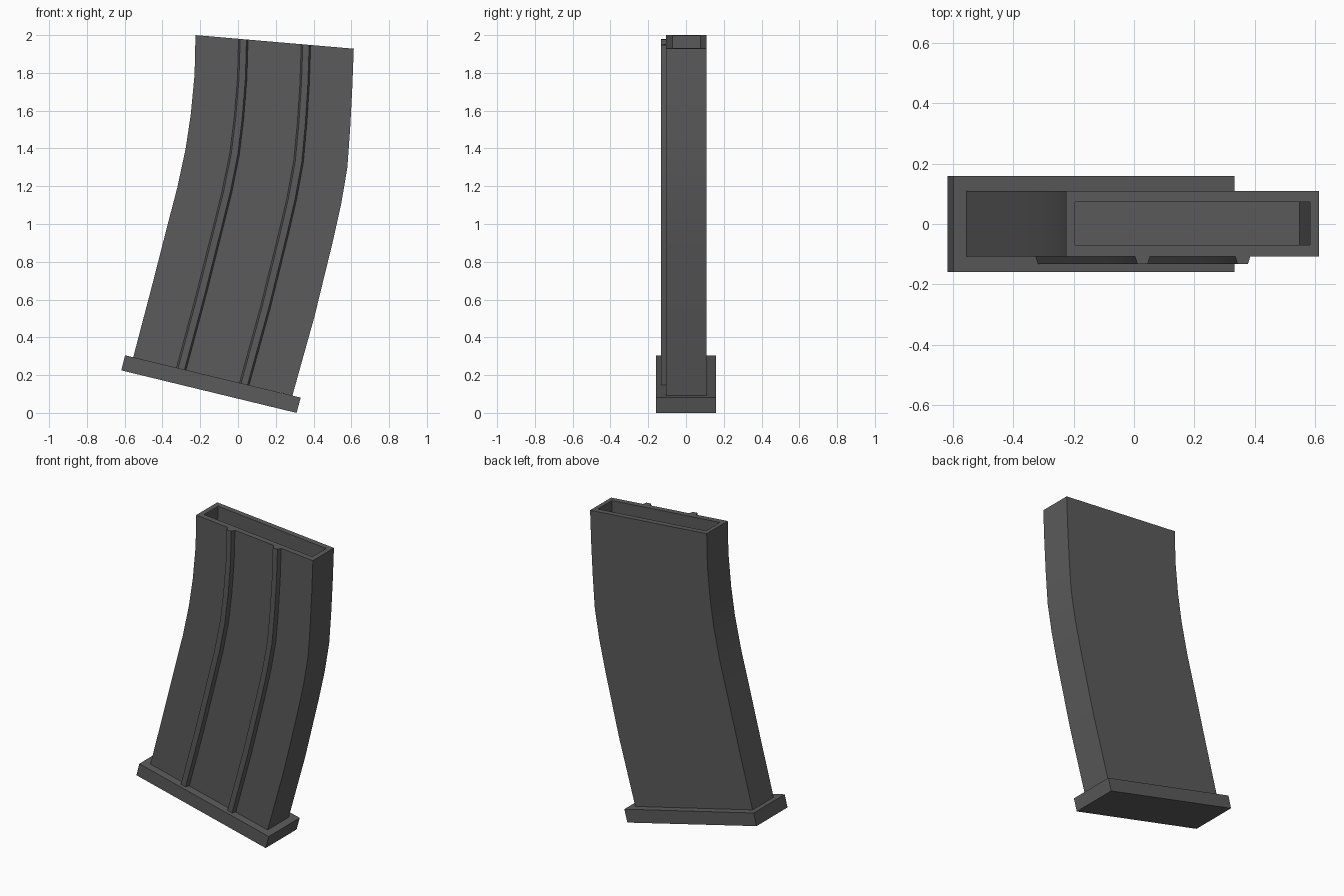
import bpy
import bmesh
import math

cube = bpy.data.objects.get("Cube")
if cube:
    bpy.data.objects.remove(cube, do_unlink=True)

# Single dark grey finish
metal = bpy.data.materials.new("dark_grey")
metal.use_nodes = True
GREY = (0.105, 0.105, 0.105, 1)
metal.diffuse_color = GREY
bsdf = next(n for n in metal.node_tree.nodes if n.type == 'BSDF_PRINCIPLED')
bsdf.inputs["Base Color"].default_value = GREY

# Curved side outlines (x, z), paired from the open top to the foot
LEFT_EDGE = [(-.225, 2.0), (-.23, 1.79), (-.25, 1.58), (-.277, 1.4),
             (-.322, 1.19), (-.373, .995), (-.46, .655), (-.555, .293)]
RIGHT_EDGE = [(.613, 1.928), (.605, 1.72), (.594, 1.51), (.579, 1.3),
              (.547, 1.11), (.505, .92), (.405, .51), (.288, .092)]
STATIONS = list(zip(LEFT_EDGE, RIGHT_EDGE))
FRONT, BACK = -.107, .109


def across(station, u, y):
    """Point at fraction u between the two side outlines."""
    (x0, z0), (x1, z1) = station
    return (x0 + (x1 - x0) * u, y, z0 + (z1 - z0) * u)


def section(station, corners):
    return [across(station, u, y) for u, y in corners]


def loft(name, rings, cap_start=True):
    """Skin a list of equal rings and cap the ends."""
    bm = bmesh.new()
    loops = [[bm.verts.new(p) for p in ring] for ring in rings]
    for a, b in zip(loops, loops[1:]):
        for i in range(len(a)):
            j = (i + 1) % len(a)
            bm.faces.new((a[i], a[j], b[j], b[i]))
    if cap_start:
        bm.faces.new(loops[0])
    bm.faces.new(loops[-1])
    bmesh.ops.recalc_face_normals(bm, faces=bm.faces)
    mesh = bpy.data.meshes.new(name)
    bm.to_mesh(mesh)
    bm.free()
    mesh.materials.append(metal)
    obj = bpy.data.objects.new(name, mesh)
    bpy.context.collection.objects.link(obj)
    bpy.ops.object.select_all(action='DESELECT')
    obj.select_set(True)
    bpy.context.view_layer.objects.active = obj
    bpy.ops.object.shade_smooth_by_angle(angle=math.radians(30))
    return obj


# Curved casing: cavity floor, up the inner walls, over the rim, down the outside
outer = [(0, FRONT), (1, FRONT), (1, BACK), (0, BACK)]
inner = [(.036, -.07), (.964, -.07), (.964, .073), (.036, .073)]
cavity = [section(s, inner) for s in reversed(STATIONS[:4])]
shell = [section(s, outer) for s in STATIONS]
loft("casing", cavity + shell)

# Two raised ribs with bevelled sides on the front face
for name, u in (("right_rib", .302), ("left_rib", .698)):
    profile = [(u - .032, FRONT + .005), (u - .02, -.133),
               (u + .02, -.133), (u + .032, FRONT + .005)]
    loft(name, [section(s, profile) for s in STATIONS])

# Slanted foot plate
plate = [(-.618, .225), (-.598, .305), (.332, .081), (.31, 0)]
loft("foot_plate", [[(x, y, z) for x, z in plate] for y in (-.159, .159)])
